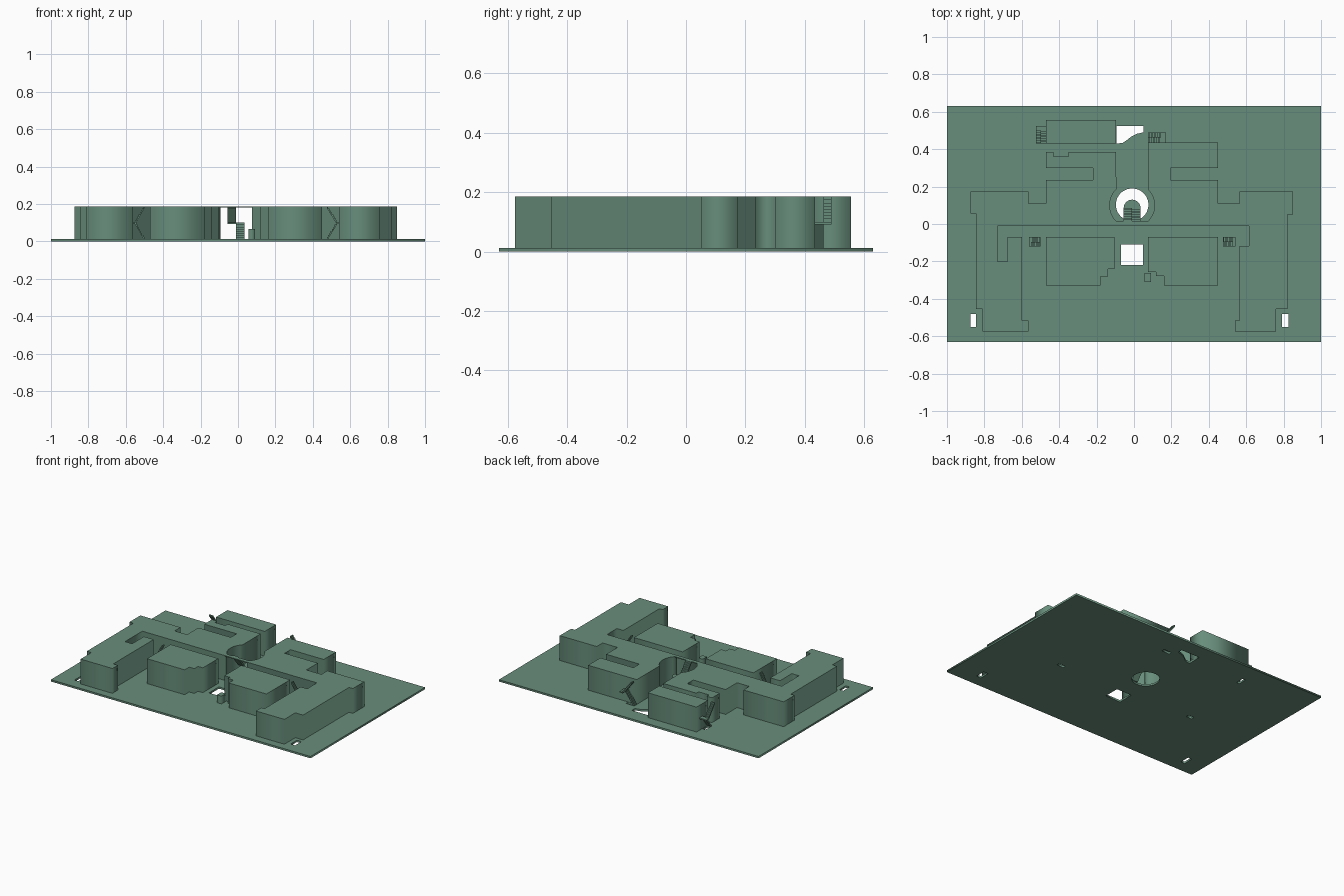
import bpy, bmesh, math
from mathutils import Matrix

if "Cube" in bpy.data.objects:
    bpy.data.objects.remove(bpy.data.objects["Cube"])

BASE, TOP, MID = 0.013, 0.186, 0.1
green = bpy.data.materials.new("green")
green.diffuse_color = (0.138, 0.27, 0.20, 1)
green.use_nodes = True
green.node_tree.nodes["Principled BSDF"].inputs["Base Color"].default_value = green.diffuse_color


def finish(name, mesh):
    mesh.materials.clear()
    mesh.materials.append(green)
    ob = bpy.data.objects.new(name, mesh)
    bpy.context.collection.objects.link(ob)
    return ob


def prism(name, loops, z0, z1):
    """Filled outline (later loops are holes) raised from z0 to z1."""
    cu = bpy.data.curves.new(name, 'CURVE')
    cu.dimensions, cu.fill_mode = '2D', 'BOTH'
    cu.extrude = (z1 - z0) / 2
    for pts in loops:
        sp = cu.splines.new('POLY')
        sp.points.add(len(pts) - 1)
        for p, (x, y) in zip(sp.points, pts):
            p.co = (x, y, 0, 1)
        sp.use_cyclic_u = True
    tmp = bpy.data.objects.new(name + "_outline", cu)
    bpy.context.collection.objects.link(tmp)
    dg = bpy.context.evaluated_depsgraph_get()
    me = bpy.data.meshes.new_from_object(tmp.evaluated_get(dg))
    bpy.data.objects.remove(tmp)
    me.transform(Matrix.Translation((0, 0, (z0 + z1) / 2)))
    return finish(name, me)


def rect(x0, x1, y0, y1):
    return [(x0, y0), (x1, y0), (x1, y1), (x0, y1)]


def arc(cx, cy, r, a0, a1, n):
    return [(cx + r * math.cos(math.radians(a0 + (a1 - a0) * i / n)),
             cy + r * math.sin(math.radians(a0 + (a1 - a0) * i / n))) for i in range(n + 1)]


def saw(s0, s1, z0, z1, n=8, t=0.008):
    """Side profile of a thin flight of steps."""
    ds, dz = (s1 - s0) / n, (z1 - z0) / n
    pts = [(s0, z0)]
    for i in range(n):
        pts += [(s0 + i * ds, z0 + (i + 1) * dz), (s0 + (i + 1) * ds, z0 + (i + 1) * dz)]
    return pts + [(s1, z1 - t), (s0 + ds, z0)]


def stair(name, origin, angle, run, w, land):
    """Two flights that double back at a half landing."""
    bm = bmesh.new()
    parts = [(saw(0, run, BASE, MID), 0, w), (saw(run, 0, MID, TOP), w, 2 * w)]
    if land:
        parts.append(([(run, MID - .008), (run + land, MID - .008),
                       (run + land, MID), (run, MID)], 0, 2 * w))
    for prof, y0, y1 in parts:
        f = bm.faces.new([bm.verts.new((s, y0, z)) for s, z in prof])
        ext = bmesh.ops.extrude_face_region(bm, geom=[f], use_keep_orig=True)
        vs = [v for v in ext['geom'] if isinstance(v, bmesh.types.BMVert)]
        bmesh.ops.translate(bm, verts=vs, vec=(0, y1 - y0, 0))
    bmesh.ops.recalc_face_normals(bm, faces=bm.faces)
    me = bpy.data.meshes.new(name)
    bm.to_mesh(me)
    bm.free()
    me.transform(Matrix.Translation((*origin, 0)) @ Matrix.Rotation(math.radians(angle), 4, 'Z'))
    return finish(name, me)


# Ground slab with its openings
prism("ground_slab", [
    rect(-1, 1, -.63, .63),
    arc(-.01, .103, .087, 0, 352.5, 47),
    rect(-.07, .047, -.22, -.11),
    rect(-.875, -.845, -.55, -.48), rect(.79, .825, -.55, -.48),
    [(-.093, .525), (.05, .525), (.05, .49), (.015, .482), (-.015, .467),
     (-.04, .447), (-.06, .434), (-.093, .43)],
    rect(-.55, -.505, -.094, -.072), rect(.48, .53, -.118, -.097),
    rect(-.496, -.473, .435, .495), rect(.08, .14, .438, .46)], 0, BASE)

# West wing with the rounded hall wall
prism("west_wing", [[
    (-.095, .385), (-.35, .385), (-.35, .36), (-.43, .36), (-.43, .385), (-.47, .385),
    (-.47, .30), (-.22, .30), (-.22, .235), (-.47, .235), (-.47, .11), (-.565, .11),
    (-.565, .175), (-.875, .175), (-.875, .055), (-.845, .055), (-.845, -.455),
    (-.81, -.455), (-.81, -.575), (-.565, -.575), (-.565, -.515), (-.6, -.515),
    (-.6, -.07), (-.675, -.07), (-.675, -.2), (-.73, -.2), (-.73, -.01), (-.095, -.01)]
    + arc(-.01, .1, .12, 225, 135, 12)], BASE, TOP)

# East wing with the rounded hall wall
prism("east_wing", [[
    (.075, .435), (.45, .435), (.45, .30), (.195, .30), (.195, .235), (.45, .235),
    (.45, .11), (.565, .11), (.565, .175), (.85, .175), (.85, .05), (.82, .05),
    (.82, -.455), (.76, -.455), (.76, -.575), (.54, -.575), (.54, -.515), (.565, -.515),
    (.565, -.118), (.615, -.118), (.615, -.01), (.075, -.01)]
    + arc(-.01, .1, .12, -45, 45, 12)], BASE, TOP)

# Detached blocks
prism("north_block", [rect(-.47, -.095, .43, .555)], BASE, TOP)
prism("south_west_block", [[
    (-.103, -.07), (-.47, -.07), (-.47, -.33), (-.18, -.33), (-.18, -.28),
    (-.14, -.28), (-.14, -.24), (-.103, -.24)]], BASE, TOP)
prism("south_east_block", [[
    (.075, -.07), (.45, -.07), (.45, -.33), (.16, -.33), (.16, -.278),
    (.117, -.278), (.117, -.257), (.075, -.257)]], BASE, TOP)
prism("entrance_box", [rect(.055, .09, -.31, -.262)], BASE, .067)

# Hall bridge, stair landing and stairs
prism("hall_bridge", [rect(-.095, .075, -.01, .015)], TOP - .006, TOP)
prism("round_landing", [arc(-.01, .085, .045, 0, 180, 16)], MID - .008, MID)
stair("hall_stair", (.035, .015), 90, .07, .045, 0)
stair("west_stair", (-.5, -.07), 180, .05, .025, .012)
stair("east_stair", (.475, -.12), 0, .055, .025, .012)
stair("north_east_stair", (.075, .435), 0, .07, .0275, .025)
stair("north_west_stair", (-.47, .43), 90, .07, .0275, .025)
